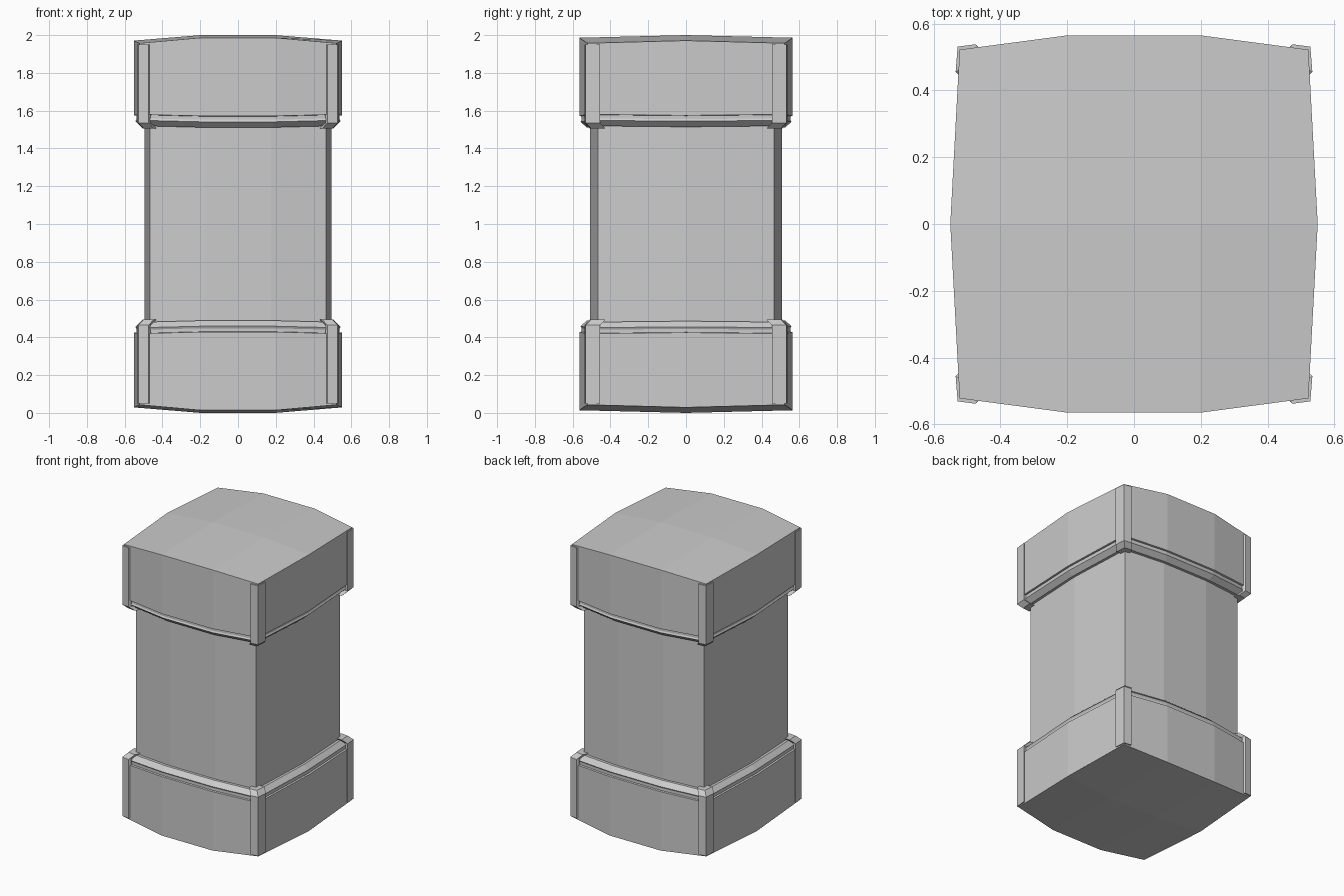
import bpy
import bmesh

if "Cube" in bpy.data.objects:
    bpy.data.objects.remove(bpy.data.objects["Cube"])


def outline(corner, bx, by, mid):
    """Bulged rectangle: three segments on front/back, two on the sides."""
    c = corner
    return [(-c, -c), (-mid, -by), (mid, -by), (c, -c), (bx, 0),
            (c, c), (mid, by), (-mid, by), (-c, c), (-bx, 0)]


def finish(name, bm):
    bmesh.ops.recalc_face_normals(bm, faces=bm.faces)
    mesh = bpy.data.meshes.new(name)
    bm.to_mesh(mesh)
    bm.free()
    obj = bpy.data.objects.new(name, mesh)
    bpy.context.collection.objects.link(obj)
    return obj


def loft(bm, rings):
    loops = [[bm.verts.new(p) for p in r] for r in rings]
    for a, b in zip(loops, loops[1:]):
        n = len(a)
        for i in range(n):
            j = (i + 1) % n
            bm.faces.new((a[i], a[j], b[j], b[i]))
    return loops


def flip_z(z, top):
    return 2 - z if top else z


# Central shaft
bm = bmesh.new()
shaft = outline(0.467, 0.495, 0.507, 0.175)
loops = loft(bm, [[(x, y, z) for x, y in shaft] for z in (0.3, 1.7)])
for loop in loops:
    bm.faces.new(loop)
finish("shaft", bm)


# End caps: domed outside face, straight wall, small groove and sloped lip
def end_cap(name, top):
    bm = bmesh.new()
    pts = outline(0.522, 0.55, 0.565, 0.197)
    dome = [0.043, 0.014, 0.014, 0.043, 0.029] * 2
    sag = [0.008, 0, 0, 0.008, 0.003] * 2
    rings = [[(x, y, flip_z(z, top)) for (x, y), z in zip(pts, dome)]]
    for s, z in ((1, 0.428), (0.978, 0.43), (0.978, 0.448),
                 (0.988, 0.459), (0.93, 0.489), (0.83, 0.489)):
        rings.append([(x * s, y * s, flip_z(z - d, top))
                      for (x, y), d in zip(pts, sag)])
    loops = loft(bm, rings)
    bm.faces.new(loops[-1])
    o = loops[0]
    l = bm.verts.new((-0.197, 0, flip_z(0, top)))
    r = bm.verts.new((0.197, 0, flip_z(0, top)))
    for f in ((o[0], o[1], l, o[9]), (o[1], o[2], r, l), (o[2], o[3], o[4], r),
              (r, o[4], o[5], o[6]), (l, r, o[6], o[7]), (o[9], l, o[7], o[8])):
        bm.faces.new(f)
    finish(name, bm)


# Corner guards wrapping each cap edge and folding over the lip
def corner_guards(name, top):
    bm = bmesh.new()
    base = [(0.528, 0.531), (0.474, 0.538), (0.467, 0.528),
            (0.45, 0.45), (0.524, 0.46), (0.534, 0.455)]
    for sx in (-1, 1):
        for sy in (-1, 1):
            rings = [[(sx * (x - d), sy * (y - d), flip_z(z, top))
                      for x, y in base]
                     for d, z in ((0, 0.05), (0, 0.464), (0.028, 0.494))]
            loops = loft(bm, rings)
            bm.faces.new(loops[0])
            bm.faces.new(loops[-1])
    finish(name, bm)


for label, top in (("bottom", False), ("top", True)):
    end_cap(label + "_cap", top)
    corner_guards(label + "_corner_guards", top)
